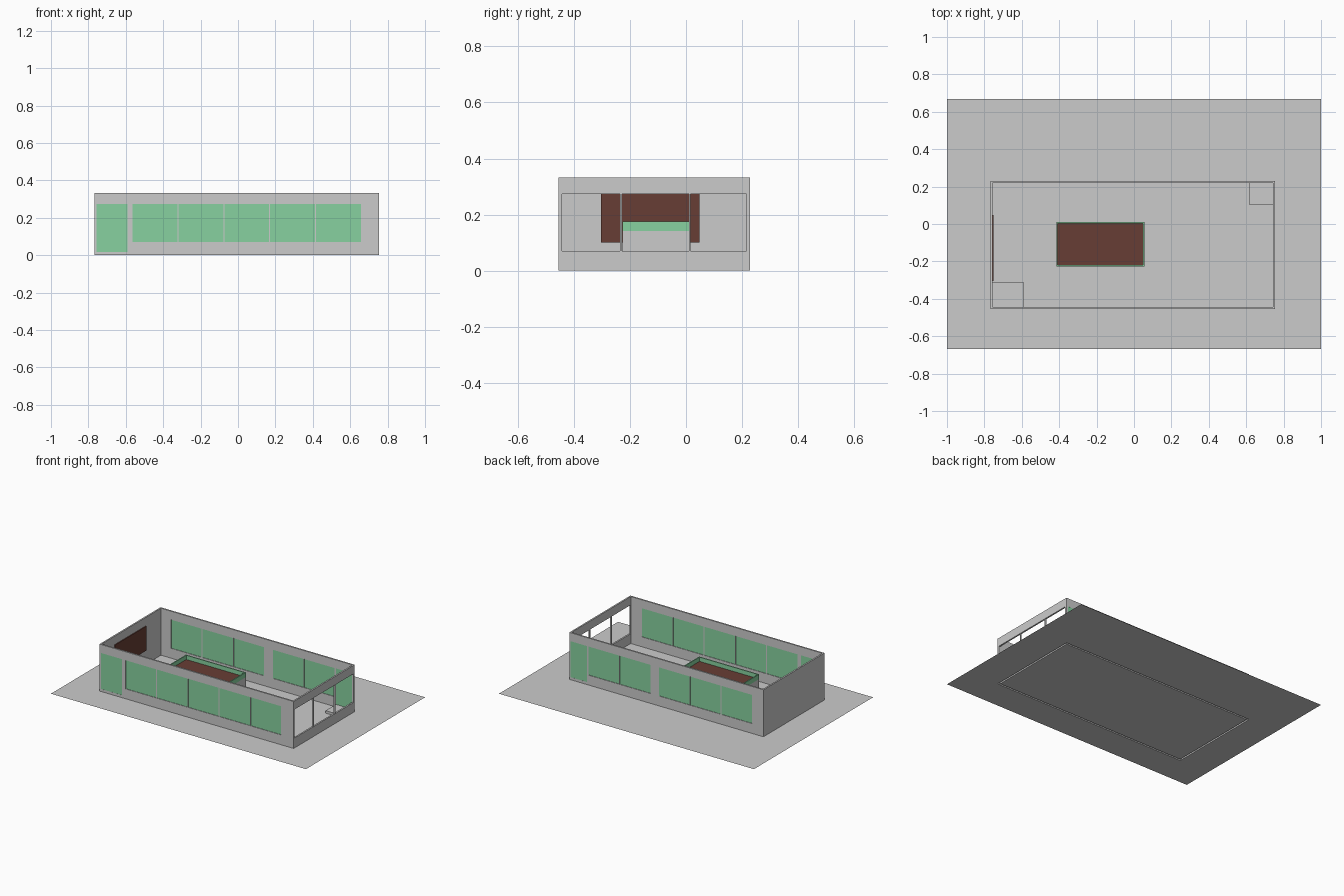
import bpy, bmesh
from mathutils import Vector

if "Cube" in bpy.data.objects:
    bpy.data.objects.remove(bpy.data.objects["Cube"])

X0, X1, Y0, Y1, H, T = -0.768, 0.755, -0.455, 0.229, 0.333, 0.011
SILL, HEAD, STEP = 0.07, 0.273, 0.018


def material(name, color):
    m = bpy.data.materials.new(name)
    m.diffuse_color = (*color, 1)
    m.use_nodes = True
    m.node_tree.nodes["Principled BSDF"].inputs["Base Color"].default_value = m.diffuse_color
    return m


GLASS = material("green_glass", (0.245, 0.64, 0.35))
BROWN = material("dark_brown", (0.137, 0.048, 0.035))


def finish(name, bm, mat=None):
    bmesh.ops.recalc_face_normals(bm, faces=bm.faces)
    me = bpy.data.meshes.new(name)
    bm.to_mesh(me)
    bm.free()
    ob = bpy.data.objects.new(name, me)
    bpy.context.collection.objects.link(ob)
    if mat:
        me.materials.append(mat)
    return ob


def box(name, lo, hi, mat=None):
    bm = bmesh.new()
    bmesh.ops.create_cube(bm, size=1)
    lo, hi = Vector(lo), Vector(hi)
    for v in bm.verts:
        v.co = (lo + hi) / 2 + v.co * (hi - lo)
    return finish(name, bm, mat)


def panel(point, cuts_u, cuts_v, openings):
    """Grid of faces on a plane, leaving out the cells inside the openings."""
    bm = bmesh.new()
    grid = {(u, v): bm.verts.new(point(u, v)) for u in cuts_u for v in cuts_v}
    for a, b in zip(cuts_u, cuts_u[1:]):
        for c, d in zip(cuts_v, cuts_v[1:]):
            u, v = (a + b) / 2, (c + d) / 2
            if not any(o[0] < u < o[1] and o[2] < v < o[3] for o in openings):
                bm.faces.new([grid[k] for k in ((a, c), (b, c), (b, d), (a, d))])
    bmesh.ops.delete(bm, geom=[v for v in bm.verts if not v.link_faces], context='VERTS')
    return bm


def wall(name, point, u0, u1, inward, openings):
    us = sorted({u0, u1, *(o[0] for o in openings), *(o[1] for o in openings)})
    vs = sorted({0, H, *(o[2] for o in openings), *(o[3] for o in openings)})
    bm = panel(point, us, vs, openings)
    ext = bmesh.ops.extrude_face_region(bm, geom=bm.faces[:], use_keep_orig=True)
    new = [g for g in ext["geom"] if isinstance(g, bmesh.types.BMVert)]
    bmesh.ops.translate(bm, verts=new, vec=Vector(inward) * T)
    # walls are open underneath
    bottom = [f for f in bm.faces if all(abs(v.co.z) < 1e-5 for v in f.verts)]
    bmesh.ops.delete(bm, geom=bottom, context='FACES')
    finish(name, bm)


def row(start, count, width=0.24, gap=0.005):
    return [(start + i * (width + gap), start + i * (width + gap) + width, SILL, HEAD)
            for i in range(count)]


# ground sheet with a slot where the walls stand
gx, gy = [-1, X0, X0 + T, X1 - T, X1, 1], [-0.667, Y0, Y0 + T, Y1 - T, Y1, 0.667]
slots = [(X0, X1, Y0, Y0 + T), (X0, X1, Y1 - T, Y1), (X0, X0 + T, Y0, Y1), (X1 - T, X1, Y0, Y1)]
ground = finish("ground", panel(lambda u, v: (u, v, 0), gx, gy, slots))
if ground.data.polygons[0].normal.z < 0:
    ground.data.flip_normals()

# long walls with windows and a door each
front_windows = row(-0.563, 5)
back_windows = row(-0.677, 3) + row(0.12, 2)
front_door, back_door = (-0.757, -0.59, STEP, HEAD), (0.615, 0.744, STEP, HEAD)
for side, y, d, windows, door in (("front", Y0, 1, front_windows, front_door),
                                  ("back", Y1, -1, back_windows, back_door)):
    wall(side + "_wall", lambda u, v: (u, y, v), X0, X1, (0, d, 0), windows + [door])
    mid = y + d * T / 2
    for i, (a, b, c, e) in enumerate(windows):
        box(f"{side}_window_{i + 1}", (a, mid - 0.002, c), (b, mid + 0.002, e), GLASS)
    a, b, c, e = door
    box(side + "_door", (a, mid - 0.005, c), (b, mid + 0.005, e), GLASS)

# end walls: a closed one and one with three open bays
wall("left_wall", lambda u, v: (X0, u, v), Y0 + T, Y1 - T, (1, 0, 0), [])
wall("right_wall", lambda u, v: (X1, u, v), Y0 + T, Y1 - T, (-1, 0, 0),
     [(-0.443, -0.235, SILL, HEAD), (-0.229, 0.01, SILL, HEAD), (0.016, 0.215, SILL, HEAD)])

# door steps in the corners
box("front_door_step", (X0 + T, Y0 + T, 0), (-0.59, -0.31, STEP))
box("back_door_step", (0.615, 0.103, 0), (X1 - T, Y1 - T, STEP))

# wall board
box("wall_board", (X0 + T, -0.304, 0.1), (X0 + T + 0.006, 0.048, HEAD), BROWN)

# central island with brown top and glass guard
a, b, c, d, g = -0.415, 0.055, -0.227, 0.01, 0.007
base, rim = 0.145, 0.175
box("island_base", (a, c, 0), (b, d, base - 0.004))
box("island_top", (a + g, c + g, base - 0.004), (b - g, d - g, base), BROWN)
for i, y in enumerate((c, d - g)):
    box(f"guard_long_{i + 1}", (a, y, base - 0.004), (b, y + g, rim), GLASS)
for i, x in enumerate((a, b - g)):
    box(f"guard_short_{i + 1}", (x, c + g, base - 0.004), (x + g, d - g, rim), GLASS)
